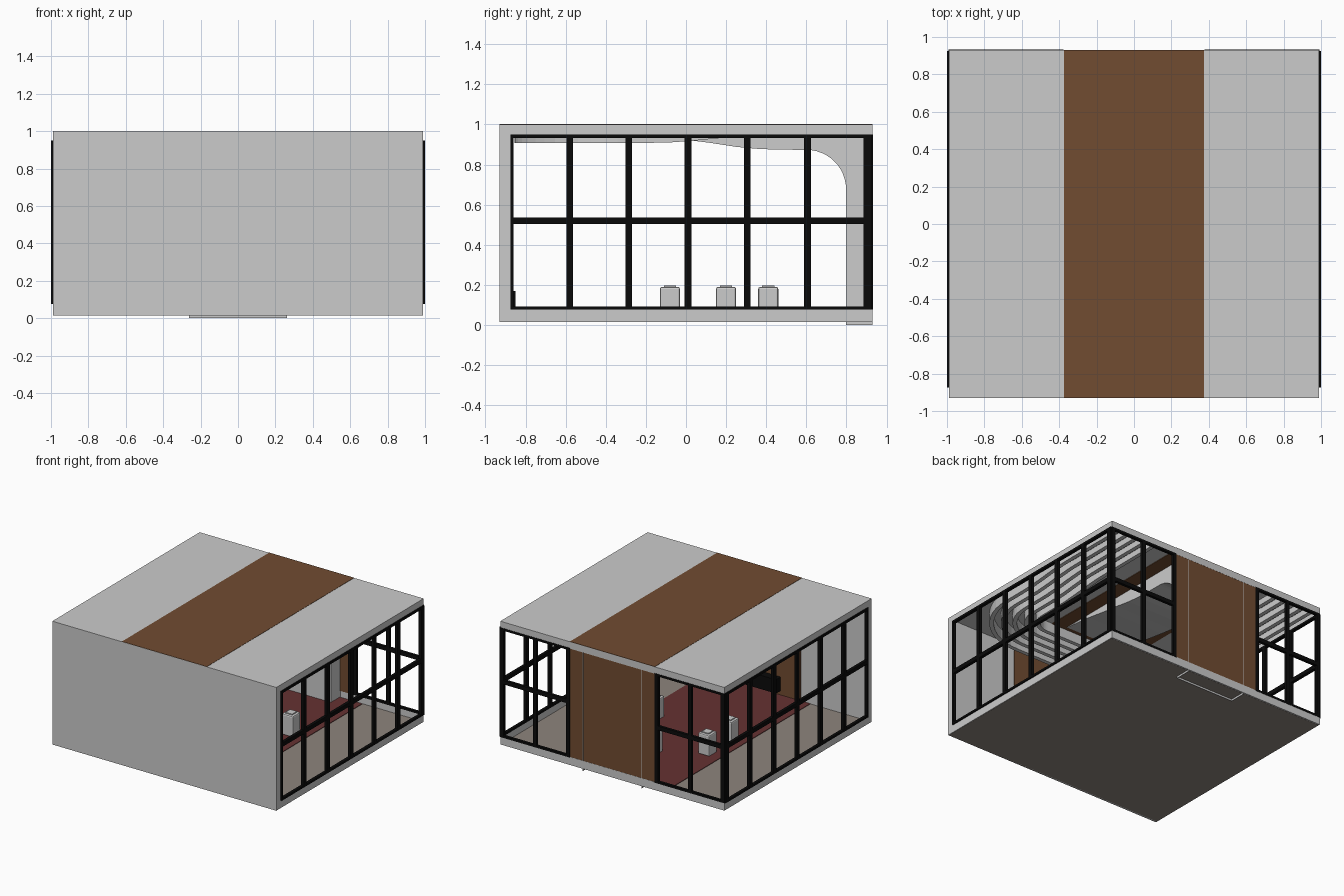
import bpy, bmesh, math

if "Cube" in bpy.data.objects:
    bpy.data.objects.remove(bpy.data.objects["Cube"])


def material(name, rgb):
    m = bpy.data.materials.new(name)
    m.diffuse_color = (*rgb, 1)
    m.use_nodes = True
    m.node_tree.nodes["Principled BSDF"].inputs["Base Color"].default_value = m.diffuse_color
    return m


GREY = material("light grey", (0.6, 0.6, 0.6))
BROWN = material("wood brown", (0.165, 0.072, 0.031))
RED = material("carpet red", (0.13, 0.032, 0.032))
BEIGE = material("floor beige", (0.27, 0.235, 0.205))
BLACK = material("frame black", (0.003, 0.003, 0.003))


def finish(name, bm, mat):
    bmesh.ops.recalc_face_normals(bm, faces=bm.faces)
    me = bpy.data.meshes.new(name)
    bm.to_mesh(me)
    bm.free()
    me.materials.append(mat)
    ob = bpy.data.objects.new(name, me)
    bpy.context.collection.objects.link(ob)
    return ob


def add_box(bm, x0, x1, y0, y1, z0, z1):
    vs = bmesh.ops.create_cube(bm, size=1)["verts"]
    for v in vs:
        v.co = ((x0 + x1) / 2 + v.co.x * (x1 - x0),
                (y0 + y1) / 2 + v.co.y * (y1 - y0),
                (z0 + z1) / 2 + v.co.z * (z1 - z0))


def boxes(name, mat, *dims):
    bm = bmesh.new()
    for d in dims:
        add_box(bm, *d)
    return finish(name, bm, mat)


# Outer shell: floor, roof, front wall
boxes("floor", BEIGE, (-0.985, 0.985, -0.925, 0.92, 0.015, 0.022))
boxes("roof", GREY, (-0.99, 0.99, -0.925, 0.93, 0.988, 1.0))
boxes("front_wall", GREY, (-0.99, 0.99, -0.93, -0.915, 0.015, 1.0))

# Grey edge bands around the openings
for s, side in ((1, "right"), (-1, "left")):
    a, b = sorted((s * 0.978, s * 0.99))
    boxes(side + "_edge_band", GREY,
          (a, b, -0.92, 0.93, 0.016, 0.08),
          (a, b, -0.92, 0.93, 0.945, 0.995),
          (a, b, -0.92, -0.87, 0.08, 0.945))
boxes("back_edge_band", GREY,
      (-0.98, 0.98, 0.918, 0.93, 0.016, 0.08),
      (-0.98, 0.98, 0.918, 0.93, 0.945, 0.995))

# Wood strip wrapping over the roof, ceiling, front wall and back panel
boxes("roof_wood_strip", BROWN, (-0.375, 0.375, -0.929, 0.93, 0.999, 1.002))
boxes("ceiling_wood_strip", BROWN, (-0.375, 0.375, -0.915, 0.918, 0.984, 0.989))
boxes("front_wall_wood_strip", BROWN, (-0.375, 0.375, -0.916, -0.91, 0.022, 0.985))
boxes("back_wood_panel", BROWN, (-0.38, 0.38, 0.912, 0.929, 0.075, 0.95))

# Carpet and low black cabinet
boxes("carpet", RED, (-0.46, 0.46, -0.912, 0.91, 0.02, 0.026))
boxes("low_cabinet", BLACK, (-0.2, 0.2, -0.91, -0.85, 0.06, 0.17))

# Side window frames
POSTS = [(-0.875, -0.86)] + [(c - 0.017, c + 0.017) for c in
                             (-0.58, -0.285, 0.01, 0.305, 0.605)] + [(0.885, 0.925)]
RAILS = [(0.076, 0.092), (0.504, 0.536), (0.932, 0.95)]
for s, side in ((1, "right"), (-1, "left")):
    a, b = sorted((s * 0.976, s * 1.0))
    boxes(side + "_window_frame", BLACK,
          *[(a, b, p, q, 0.078, 0.948) for p, q in POSTS],
          *[(a, b, -0.875, 0.925, p, q) for p, q in RAILS])

    # Back window frame, two bays each side of the panel
    a, b = sorted((s * 0.376, s * 0.992))
    boxes(side + "_back_window_frame", BLACK,
          *[(s * c - 0.016, s * c + 0.016, 0.911, 0.933, 0.078, 0.948)
            for c in (0.392, 0.685, 0.976)],
          *[(a, b, 0.911, 0.933, p, q) for p, q in RAILS])

# Curved canopy sweeping from the ceiling down to the floor (hollow shell)
profile = [(-0.45, 0.984), (-0.2, 0.955), (0.0, 0.925), (0.12, 0.91),
           (0.25, 0.89), (0.36, 0.88), (0.45, 0.876)]
for i in range(13):
    t = math.pi / 2 * (1 - i / 12)
    profile.append((0.6 + 0.2 * math.cos(t), 0.675 + 0.2 * math.sin(t)))
profile += [(0.8, 0.0), (0.931, 0.0), (0.931, 0.984)]
W = 0.26
bm = bmesh.new()
sides = [[bm.verts.new((x, y, z)) for y, z in profile] for x in (-W, W)]
for ring in sides:
    bm.faces.new(ring)
for i in range(len(profile) - 3):      # bottom, back and top stay open
    bm.faces.new((sides[0][i], sides[0][i + 1], sides[1][i + 1], sides[1][i]))
canopy = finish("curved_canopy", bm, GREY)
mod = canopy.modifiers.new("thickness", "SOLIDIFY")
mod.thickness = 0.005
mod.offset = 0


# Ceiling ribs: nested U shapes that thin out toward the back
def rib_path(i):
    x, y, r = 0.92 - 0.085 * i, -0.84 + 0.085 * i, 0.5 - 0.085 * i
    half = [(x, 0.9 - (0.9 - y - r) * k / 10) for k in range(10)]
    for k in range(13):
        t = math.pi / 2 * k / 12
        half.append((x - r + r * math.cos(t), y + r - r * math.sin(t)))
    return half + [(-px, py) for px, py in reversed(half)]


def rib_bottom(y):
    t = min(1, max(0, (y + 0.15) / 0.5))
    return 0.908 + 0.034 * t * t * (3 - 2 * t)


bm = bmesh.new()
for i in range(5):
    path = rib_path(i)
    prev = None
    for k, (px, py) in enumerate(path):
        ax, ay = path[max(k - 1, 0)]
        bx, by = path[min(k + 1, len(path) - 1)]
        l = math.hypot(bx - ax, by - ay)
        nx, ny = -(by - ay) / l * 0.016, (bx - ax) / l * 0.016
        zb = rib_bottom(py)
        ring = [bm.verts.new(c) for c in (
            (px + nx, py + ny, 0.988), (px + nx, py + ny, zb),
            (px - nx, py - ny, zb), (px - nx, py - ny, 0.988))]
        if prev:
            for j in range(4):
                bm.faces.new((prev[j], prev[(j + 1) % 4], ring[(j + 1) % 4], ring[j]))
        else:
            bm.faces.new(ring)
        prev = ring
    bm.faces.new(prev)
finish("ceiling_ribs", bm, GREY)

# Stools: rounded block with a small cushion on top
for n, (x, y) in enumerate([(-0.33, -0.08), (0.33, -0.08), (-0.33, 0.2),
                            (0.33, 0.2), (0.0, 0.41)]):
    body = boxes(f"stool_{n + 1}", GREY, (x - 0.05, x + 0.05, y - 0.05, y + 0.05, 0.022, 0.19))
    bev = body.modifiers.new("rounding", "BEVEL")
    bev.width = 0.01
    bev.segments = 2
    boxes(f"stool_cushion_{n + 1}", GREY,
          (x - 0.03, x + 0.03, y - 0.03, y + 0.03, 0.188, 0.198))
